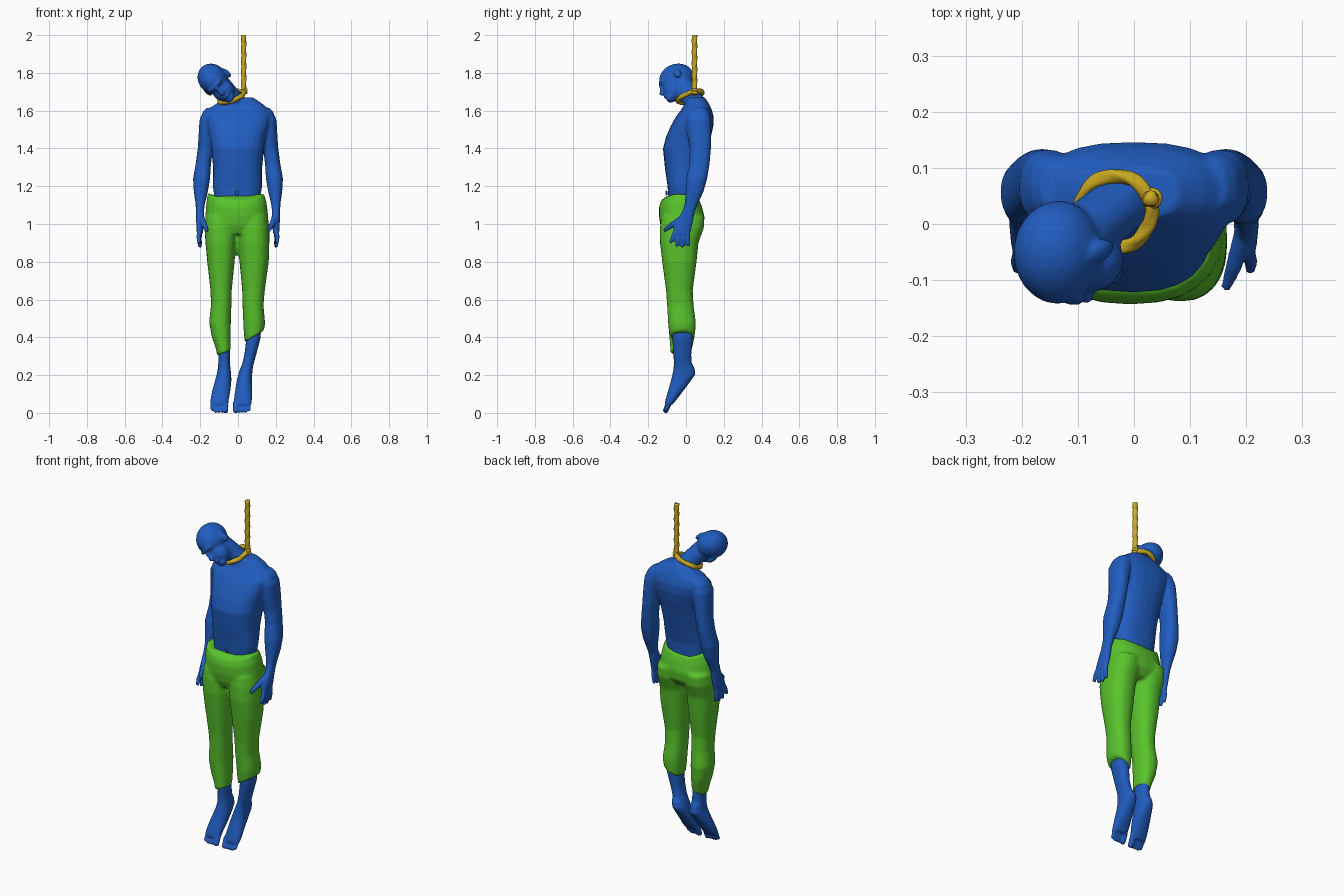
import bpy, bmesh, math
from mathutils import Vector, Matrix


def material(name, color):
    m = bpy.data.materials.new(name)
    m.diffuse_color = (*color, 1)
    return m


SKIN = material("skin_blue", (0.015, 0.11, 0.53))
CLOTH = material("cloth_green", (0.10, 0.55, 0.025))
ROPE = material("rope_gold", (0.60, 0.40, 0.015))


def skin_rings(bm, rings, closed=False):
    n = len(rings[0])
    rv = [[bm.verts.new(p) for p in r] for r in rings]
    pairs = list(zip(rv, rv[1:])) + ([(rv[-1], rv[0])] if closed else [])
    for a, b in pairs:
        for i in range(n):
            j = (i + 1) % n
            bm.faces.new((a[i], a[j], b[j], b[i]))
    if not closed:
        bm.faces.new(rv[0])
        bm.faces.new(rv[-1])


def loft(bm, rows, n=2.3, sx=1, sides=24):
    """Level sections: z, x0, x1, y0, y1, optional sideways slope and sag of the ring."""
    rings = []
    for row in rows:
        z, x0, x1, y0, y1, slope, sag = (tuple(row) + (0, 0))[:7]
        ring = []
        for k in range(sides):
            t = math.tau * k / sides
            c, s = math.cos(t), math.sin(t)
            c = math.copysign(abs(c) ** (2 / n), c)
            s = math.copysign(abs(s) ** (2 / n), s)
            ring.append((sx * ((x0 + x1) / 2 + c * (x1 - x0) / 2),
                         (y0 + y1) / 2 + s * (y1 - y0) / 2, z + slope * c + sag * c * c))
        rings.append(ring)
    skin_rings(bm, rings)


def tube(bm, pts, radii, sides=12, closed=False, lobes=0, twist=0.0):
    pts = [Vector(p) for p in pts]
    rings, m = [], len(pts)
    for i, p in enumerate(pts):
        if closed:
            d = pts[(i + 1) % m] - pts[i - 1]
        else:
            d = pts[min(i + 1, m - 1)] - pts[max(i - 1, 0)]
        d.normalize()
        ref = Vector((0, 1, 0)) if abs(d.z) > 0.8 else Vector((0, 0, 1))
        u = d.cross(ref).normalized()
        v = d.cross(u)
        ring = []
        for k in range(sides):
            t = math.tau * k / sides
            r = radii[i] * (1 + (0.14 * math.cos(lobes * t - twist * i) if lobes else 0))
            ring.append(p + (u * math.cos(t) + v * math.sin(t)) * r)
        rings.append(ring)
    skin_rings(bm, rings, closed)


def ball(bm, frame, center, radii):
    mat = frame @ Matrix.Translation(center) @ Matrix.Diagonal((*radii, 1))
    bmesh.ops.create_icosphere(bm, subdivisions=3, radius=1, matrix=mat)


def finish(bm, name, mat, voxel=0, smooth=2):
    bmesh.ops.recalc_face_normals(bm, faces=bm.faces)
    me = bpy.data.meshes.new(name)
    bm.to_mesh(me)
    bm.free()
    ob = bpy.data.objects.new(name, me)
    bpy.context.collection.objects.link(ob)
    if voxel:  # fuse overlapping volumes into one soft surface
        r = ob.modifiers.new("fuse", 'REMESH')
        r.mode, r.voxel_size = 'VOXEL', voxel
        s = ob.modifiers.new("soften", 'SMOOTH')
        s.factor, s.iterations = 0.5, smooth
        dg = bpy.context.evaluated_depsgraph_get()
        ob.data = bpy.data.meshes.new_from_object(ob.evaluated_get(dg))
        ob.modifiers.clear()
    ob.data.materials.clear()
    ob.data.materials.append(mat)
    ob.data.polygons.foreach_set("use_smooth", [True] * len(ob.data.polygons))
    ob.data.update()
    return ob


# Upper body: torso, arms, hands, neck and drooping head
bm = bmesh.new()
loft(bm, [(1.10, -.12, .11, -.09, .06), (1.20, -.133, .128, -.098, .065),
          (1.30, -.132, .128, -.112, .09), (1.40, -.142, .138, -.122, .115),
          (1.46, -.15, .147, -.106, .132), (1.52, -.165, .165, -.08, .145),
          (1.57, -.178, .178, -.052, .146), (1.61, -.155, .16, -.022, .135),
          (1.64, -.11, .125, -.005, .12), (1.67, -.06, .08, .01, .10)], n=2.5)
for sx in (1, -1):
    loft(bm, [(1.615, .12, .165, .03, .105), (1.595, .09, .185, .01, .122),
              (1.55, .10, .204, -.002, .132), (1.48, .12, .208, .006, .134),
              (1.40, .132, .213, .02, .132), (1.32, .143, .224, .018, .125),
              (1.24, .148, .238, .002, .112), (1.17, .16, .234, -.002, .092),
              (1.11, .175, .225, -.006, .065), (1.07, .18, .223, -.018, .048),
              (1.03, .178, .222, -.04, .04), (.98, .182, .22, -.066, .03),
              (.95, .186, .218, -.062, .022)], sx=sx)
    for y0, tip in ((-.05, (.207, -.083, .898)), (-.032, (.203, -.05, .880)),
                    (-.012, (.200, -.02, .876)), (.008, (.198, .012, .884))):
        a, b = Vector((.202 * sx, y0, .97)), Vector((tip[0] * sx, *tip[1:]))
        tube(bm, [a, a.lerp(b, .55) + Vector((.004 * sx, 0, 0)), b], [.014, .0125, .009])
    tube(bm, [(.195 * sx, -.02, 1.03), (.178 * sx, -.075, .995), (.163 * sx, -.116, .965)],
         [.018, .015, .009])
tube(bm, [(.01, .07, 1.60), (-.03, .03, 1.665), (-.095, -.02, 1.74)], [.06, .052, .054], 20)

up = Vector((-.72, -.3, .62)).normalized()
back = Vector((-.1, .9, .4))
back = (back - up * back.dot(up)).normalized()
side = back.cross(up)
head = Matrix((side, back, up)).transposed().to_4x4()
head.translation = (-.113, -.046, 1.748)
for c, r in (((0, .005, .03), (.075, .094, .084)),      # cranium
             ((0, -.035, -.045), (.057, .056, .062)),   # face
             ((0, -.068, -.088), (.030, .024, .022)),   # chin
             ((0, -.078, .02), (.05, .018, .013)),      # brow
             ((0, -.094, -.03), (.012, .02, .016)),     # nose tip
             ((0, -.088, -.008), (.009, .015, .028)),   # nose bridge
             ((0, -.086, -.062), (.022, .012, .011))):  # mouth
    ball(bm, head, c, r)
for s in (1, -1):
    ball(bm, head, (.073 * s, .015, -.005), (.012, .02, .032))
finish(bm, "upper_body", SKIN, .0065, 2)

# Navel
bm = bmesh.new()
ball(bm, Matrix(), (-.005, -.103, 1.165), (.009, .006, .014))
finish(bm, "navel", SKIN)

# Trousers: pelvis and two legs with uneven hems
bm = bmesh.new()
loft(bm, [(1.122, -.16, .138, -.132, .072, -.002, .042), (1.09, -.168, .152, -.143, .085, 0, .02),
          (1.04, -.173, .160, -.143, .098), (.99, -.172, .160, -.135, .095),
          (.945, -.12, .11, -.115, .06)])
loft(bm, [(1.04, -.172, -.01, -.13, .098), (.98, -.178, -.008, -.138, .095), (.9, -.172, -.01, -.138, .066),
          (.8, -.163, -.018, -.126, .056), (.65, -.146, -.033, -.106, .036),
          (.57, -.143, -.035, -.1, .04), (.48, -.153, -.038, -.095, .052),
          (.40, -.138, -.038, -.088, .045), (.35, -.12, -.038, -.084, .034),
          (.318, -.11, -.038, -.082, .026, .014)])
loft(bm, [(1.04, -.002, .158, -.13, .098), (.98, -.005, .166, -.138, .095), (.9, .0, .166, -.138, .066),
          (.8, .008, .163, -.126, .056), (.65, .022, .142, -.106, .036),
          (.57, .024, .135, -.1, .04), (.48, .028, .143, -.095, .052),
          (.44, .031, .142, -.09, .05, .02), (.405, .036, .136, -.086, .046, .03)])
finish(bm, "trousers", CLOTH, .009, 2)

# Bare lower legs and hanging feet
for name, rows, x0, x1 in (
        ("right_lower_leg", [(.42, -.12, -.05, -.07, .03), (.33, -.105, -.042, -.07, .026),
                             (.27, -.104, -.043, -.064, .028), (.235, -.107, -.04, -.066, .046),
                             (.205, -.112, -.036, -.072, .05), (.17, -.122, -.035, -.08, .026),
                             (.12, -.136, -.04, -.094, -.012), (.075, -.145, -.048, -.107, -.046),
                             (.045, -.147, -.052, -.113, -.07)], -.136, -.066),
        ("left_lower_leg", [(.47, .05, .125, -.075, .035), (.39, .044, .118, -.073, .036),
                            (.31, .034, .097, -.066, .028), (.26, .022, .083, -.063, .03),
                            (.235, .012, .078, -.066, .046), (.205, .002, .075, -.072, .05),
                            (.17, -.007, .074, -.08, .026), (.12, -.015, .074, -.094, -.012),
                            (.075, -.021, .074, -.107, -.046), (.045, -.022, .071, -.113, -.07)],
         .058, -.012)):
    bm = bmesh.new()
    loft(bm, rows)
    # toes, smallest on the outside
    for k in range(5):
        x = x0 + (x1 - x0) * k / 4
        r = .0095 + (.006 if k == 4 else 0)
        tip = .017 if k == 0 else .008
        tube(bm, [(x, -.088, .06), (x, -.1, .03), (x, -.109, tip), (x, -.110, tip - .008)],
             [r, r, r * .95, r * .5])
    finish(bm, name, SKIN, .006, 2)

# Rope: twisted vertical line
bm = bmesh.new()
n = 60
tube(bm, [(.03, .045, 1.685 + .315 * i / n) for i in range(n + 1)], [.0135] * (n + 1),
     lobes=3, twist=.55)
finish(bm, "rope", ROPE)

# Noose loop around the neck
bm = bmesh.new()
n = 72
loop = []
for i in range(n):
    t = math.tau * i / n
    dx, dy = .064 * math.cos(t), .064 * math.sin(t)
    loop.append((-.033 + dx, .022 + dy, 1.674 + .34 * dx + .34 * dy))
tube(bm, loop, [.0125] * n, closed=True, lobes=3, twist=math.tau * 6 / n)
finish(bm, "noose_loop", ROPE)

# Knot wraps where the loop meets the rope
bm = bmesh.new()
for k in range(2):
    pts = []
    for i in range(20):
        t = math.tau * i / 20
        pts.append((.032 + .011 * math.cos(t), .046 + .011 * math.sin(t),
                    1.692 + .015 * k + .004 * math.cos(t)))
    tube(bm, pts, [.008] * 20, 8, closed=True)
finish(bm, "knot_wraps", ROPE)
